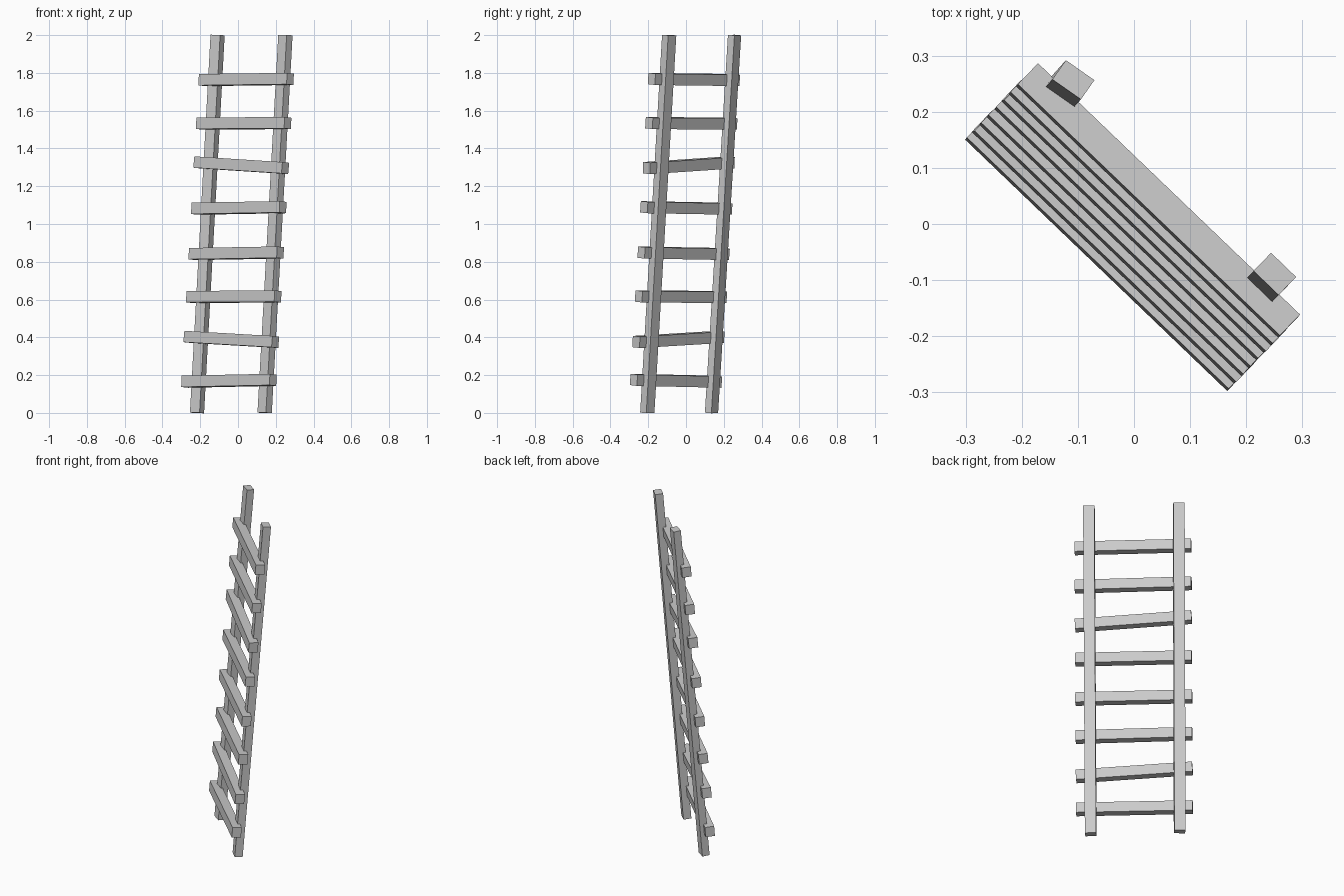
import bpy
import math
from mathutils import Vector, Matrix

if "Cube" in bpy.data.objects:
    bpy.data.objects.remove(bpy.data.objects["Cube"])

wood = bpy.data.materials.new("weathered grey")
wood.diffuse_color = (0.6, 0.6, 0.6, 1)
wood.use_nodes = True
wood.node_tree.nodes["Principled BSDF"].inputs["Base Color"].default_value = wood.diffuse_color


def box(name, size, center, x_axis, z_axis):
    """Box with its length along x_axis and its height close to z_axis."""
    x = x_axis.normalized()
    y = z_axis.cross(x).normalized()
    z = x.cross(y)
    rot = Matrix((x, y, z)).transposed().to_4x4()
    bpy.ops.mesh.primitive_cube_add(size=1)
    ob = bpy.context.object
    ob.name = name
    ob.data.transform(Matrix.Translation(center) @ rot @ Matrix.Diagonal((*size, 1)))
    ob.data.materials.append(wood)
    return ob


def rail(name, bottom, top, width, depth, yaw):
    axis = (top - bottom).normalized()
    side = Vector((math.cos(yaw), math.sin(yaw), 0))
    side -= axis * side.dot(axis)
    box(name, (width, depth, (top - bottom).length), (top + bottom) / 2, side, axis)


# Leaning side rails, the left one slightly twisted
rail("left_rail", Vector((-0.217, 0.135, 0)), Vector((-0.108, 0.257, 2)),
     0.062, 0.042, math.radians(-35))
rail("right_rail", Vector((0.141, -0.205, 0)), Vector((0.251, -0.089, 2)),
     0.062, 0.045, math.radians(-44))

# Uneven rungs fixed to the front of the rails: (height, rise from left to right)
lean = Vector((0.11, 0.119, 2)).normalized()
rungs = [(0.170, 0.010), (0.389, -0.027), (0.615, 0.003), (0.845, 0.008),
         (1.085, 0.008), (1.311, -0.030), (1.533, 0.003), (1.765, 0.006)]
yaw = math.radians(-43.8)
for i, (z, rise) in enumerate(rungs):
    t = (z - 0.17) / 1.595
    center = Vector((-0.048 + 0.091 * t, -0.053 + 0.095 * t, z))
    along = Vector((0.645 * math.cos(yaw), 0.645 * math.sin(yaw), rise))
    box(f"rung_{i + 1}", (0.647, 0.052, 0.06), center, along, lean)
